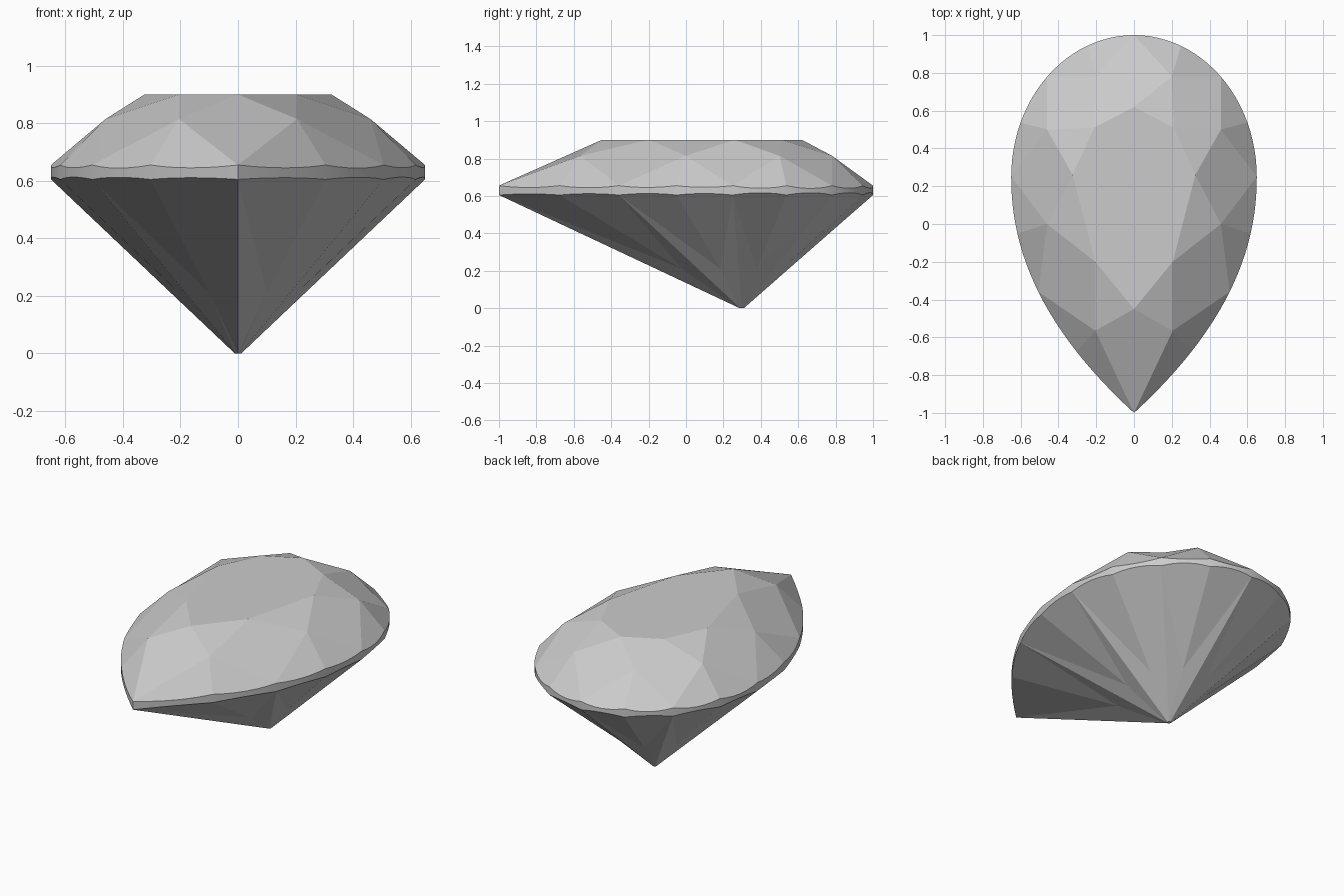
import bpy, bmesh
from math import sin, cos, radians
from mathutils import Vector

if "Cube" in bpy.data.objects:
    bpy.data.objects.remove(bpy.data.objects["Cube"])

SEG = 6  # outline steps between neighbouring girdle corners


def outline(t):
    """Pear outline; t = 0 at the round back, 8 at the front tip, 16 closes it."""
    t %= 16
    side = 1 if t <= 8 else -1
    t = min(t, 16 - t)
    if t <= 4:
        a = radians(90 - 22.5 * t)
        return side * 0.65 * cos(a), 0.25 + 0.75 * sin(a)
    v = (t - 4) / 4
    u = v * (0.95 + 0.05 * v)
    return side * 0.65 * (1 - u ** 2.1), 0.25 - 1.25 * u


def mirrored(half, i, count, z):
    """Look up a point of a left-right symmetric ring from its right half."""
    i %= count
    j = i if i < len(half) else None
    if j is not None:
        return Vector((*half[j], z))
    x, y = half[CLOSE[count, len(half)] - i]
    return Vector((-x, y, z))


CLOSE = {(8, 5): 8, (8, 4): 7}
TABLE = [(0, 0.62), (0.21, 0.51), (0.325, 0.26), (0.205, -0.2), (0, -0.45)]
STAR = [(0.2, 0.78), (0.46, 0.5), (0.46, 0), (0.205, -0.565)]


def table(k):
    return mirrored(TABLE, k, 8, 0.9)


def star(k):
    return mirrored(STAR, k, 8, 0.815)


def corner(i, z):
    return Vector((*outline(i), z))


def low(k):
    x, y = outline(2 * k + 1)
    return Vector((0.33 * x, 0.3 + 0.33 * (y - 0.3), 0.21))


def culet(k):
    a = radians(90 - 45 * k)
    return Vector((0.011 * cos(a), 0.298 + 0.011 * sin(a), 0))


def arc(apex, i, z):
    """Girdle edge from corner i to i+1, lying in the facet plane through apex."""
    a, b = corner(i, z), corner(i + 1, z)
    n = (a - apex).cross(b - apex)
    pts = []
    for s in range(SEG + 1):
        x, y = outline(i + s / SEG)
        pts.append(Vector((x, y, a.z - (n.x * (x - a.x) + n.y * (y - a.y)) / n.z)))
    return pts


bm = bmesh.new()


def face(pts, smooth=False):
    f = bm.faces.new([bm.verts.new(p) for p in pts])
    f.smooth = smooth


TOP, BOTTOM = 0.655, 0.605

# table and culet flats
face([table(k) for k in range(8)])
face([culet(k) for k in range(8)])

for k in range(8):
    # crown: star triangle and main kite
    face([table(k), table(k + 1), star(k)])
    face([table(k), star(k), corner(2 * k, TOP), star(k - 1)])
    # pavilion: main facets, ridged down the middle
    g = corner(2 * k, BOTTOM)
    face([culet(k), low(k), g])
    face([culet(k), g, low(k - 1)])
    face([culet(k), culet(k + 1), low(k)])
    # half facets above and below, with the scalloped girdle between
    for i in (2 * k, 2 * k + 1):
        up, down = arc(star(k), i, TOP), arc(low(k), i, BOTTOM)
        face([star(k)] + up)
        face([low(k)] + down)
        for s in range(SEG):
            face([up[s], up[s + 1], down[s + 1], down[s]], True)

bmesh.ops.remove_doubles(bm, verts=bm.verts, dist=0.0005)
bmesh.ops.recalc_face_normals(bm, faces=bm.faces)
# keep facet borders crisp; only the girdle band is smooth
for e in bm.edges:
    e.smooth = all(f.smooth for f in e.link_faces) and e.calc_face_angle(0) < 0.6

mesh = bpy.data.meshes.new("pear_gem")
bm.to_mesh(mesh)
bm.free()
gem = bpy.data.objects.new("pear_gem", mesh)
bpy.context.collection.objects.link(gem)
